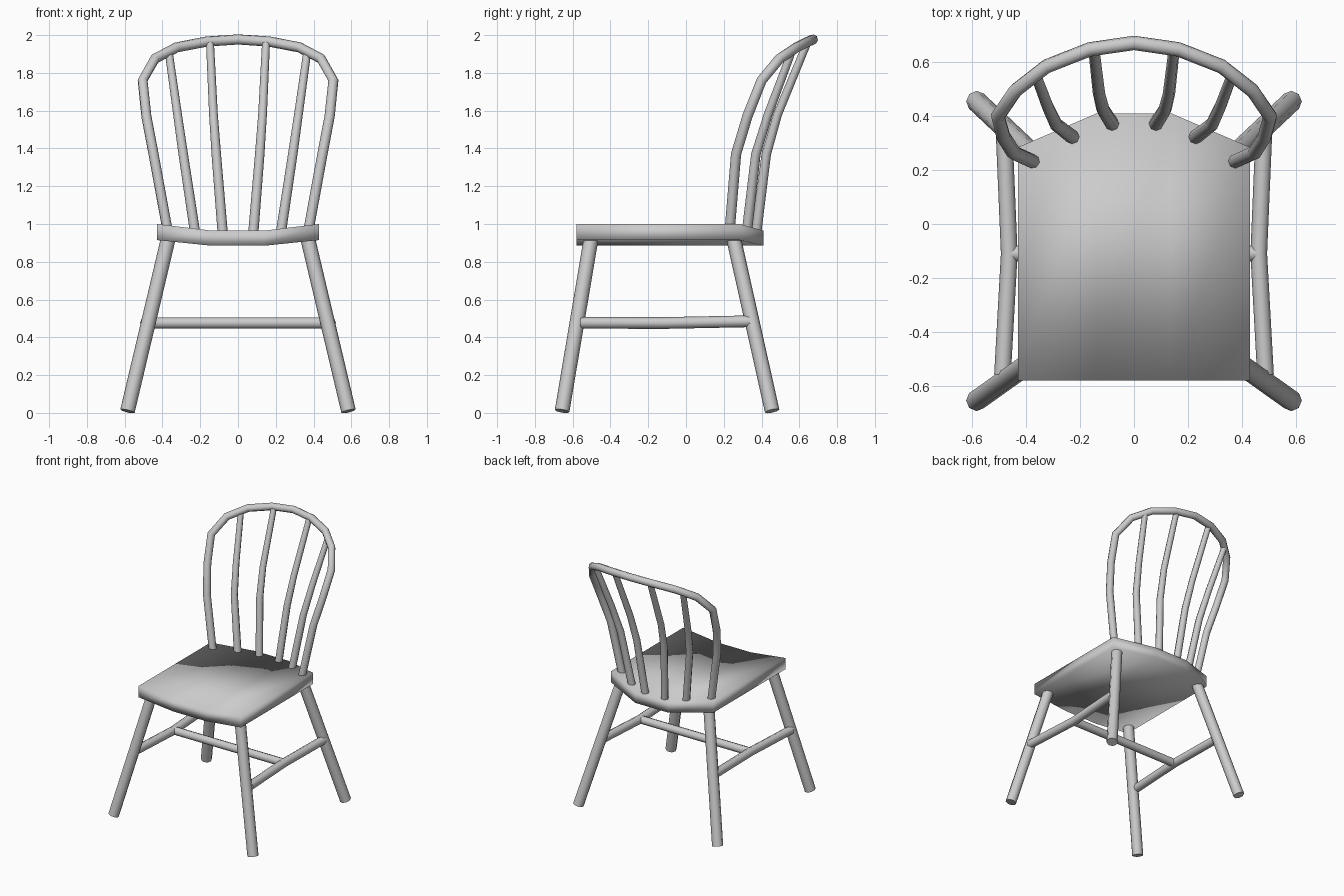
import bpy
import bmesh
from mathutils import Vector

cube = bpy.data.objects.get("Cube")
if cube:
    bpy.data.objects.remove(cube, do_unlink=True)

grey = bpy.data.materials.new("pale_grey")
grey.use_nodes = True
COLOUR = (0.6, 0.6, 0.6, 1)
grey.diffuse_color = COLOUR
grey.node_tree.nodes["Principled BSDF"].inputs["Base Color"].default_value = COLOUR


def finish(name, bm, angle):
    """Turn a bmesh into a smooth-shaded object."""
    bmesh.ops.recalc_face_normals(bm, faces=bm.faces)
    mesh = bpy.data.meshes.new(name)
    bm.to_mesh(mesh)
    bm.free()
    mesh.materials.append(grey)
    obj = bpy.data.objects.new(name, mesh)
    bpy.context.collection.objects.link(obj)
    bpy.ops.object.select_all(action='DESELECT')
    obj.select_set(True)
    bpy.context.view_layer.objects.active = obj
    bpy.ops.object.shade_smooth_by_angle(angle=angle)
    return obj


def rod(name, points, start, end, sides=8):
    """Round rod through the points, its radius running from start to end."""
    pts = [Vector(p) for p in points]
    last = len(pts) - 1
    bm = bmesh.new()
    rings = []
    for i, p in enumerate(pts):
        along = (pts[min(i + 1, last)] - pts[max(i - 1, 0)]).normalized()
        if i == 0:
            side = along.orthogonal().normalized()
        side = (side - along * side.dot(along)).normalized()
        other = along.cross(side)
        radius = start + (end - start) * i / last
        ring = []
        for k in range(sides):
            turn = Vector((radius, 0))
            turn.rotate(Matrix_turn(k / sides))
            ring.append(bm.verts.new(p + side * turn.x + other * turn.y))
        rings.append(ring)
    for a, b in zip(rings, rings[1:]):
        for k in range(sides):
            n = (k + 1) % sides
            bm.faces.new((a[k], a[n], b[n], b[k]))
    bm.faces.new(rings[0])
    bm.faces.new(rings[-1])
    return finish(name, bm, 1.0)


def Matrix_turn(fraction):
    from mathutils import Matrix
    return Matrix.Rotation(fraction * 6.28319, 2)


def mirrored(points, s):
    return [(x * s, y, z) for x, y, z in points]


# Seat: three planks forming a shallow trough with a clipped back edge
bm = bmesh.new()
columns = []
for x, back, top, low in ((-0.43, 0.285, 1.0, 0.915), (-0.14, 0.41, 0.965, 0.885),
                          (0.14, 0.41, 0.965, 0.885), (0.43, 0.285, 1.0, 0.915)):
    corners = ((-0.58, low), (-0.58, top), (back, top), (back, low))
    columns.append([bm.verts.new((x, y, z)) for y, z in corners])
for a, b in zip(columns, columns[1:]):
    for k in range(4):
        n = (k + 1) % 4
        bm.faces.new((a[k], a[n], b[n], b[k]))
bm.faces.new(columns[0])
bm.faces.new(columns[-1])
finish("seat", bm, 3.14)

# Back bow
half = [(0.37, 0.23, 0.95), (0.447, 0.265, 1.37), (0.485, 0.325, 1.57), (0.505, 0.4, 1.76),
        (0.44, 0.495, 1.875), (0.325, 0.585, 1.935), (0.165, 0.648, 1.966)]
rod("back_bow", half + [(0, 0.672, 1.977)] + mirrored(half[::-1], -1), 0.027, 0.027)

# Parts repeated on both sides
inner = [(0.08, 0.37, 0.94), (0.115, 0.425, 1.37), (0.13, 0.485, 1.58), (0.148, 0.64, 1.955)]
outer = [(0.225, 0.32, 0.94), (0.29, 0.37, 1.37), (0.32, 0.435, 1.58), (0.365, 0.555, 1.9)]
front = [(0.585, -0.656, 0.01), (0.37, -0.503, 0.92)]
rear = [(0.585, 0.456, 0.01), (0.37, 0.253, 0.92)]
stretcher = [(0.488, -0.56, 0.477), (0.463, -0.11, 0.476), (0.482, 0.34, 0.485)]
for label, s in (("left", 1), ("right", -1)):
    rod(label + "_inner_spindle", mirrored(inner, s), 0.027, 0.021)
    rod(label + "_outer_spindle", mirrored(outer, s), 0.027, 0.021)
    rod(label + "_front_leg", mirrored(front, s), 0.039, 0.039)
    rod(label + "_rear_leg", mirrored(rear, s), 0.039, 0.039)
    rod(label + "_side_stretcher", mirrored(stretcher, s), 0.031, 0.031)

# Cross stretcher
rod("cross_stretcher", [(-0.463, -0.11, 0.476), (0.463, -0.11, 0.476)], 0.03, 0.03)
